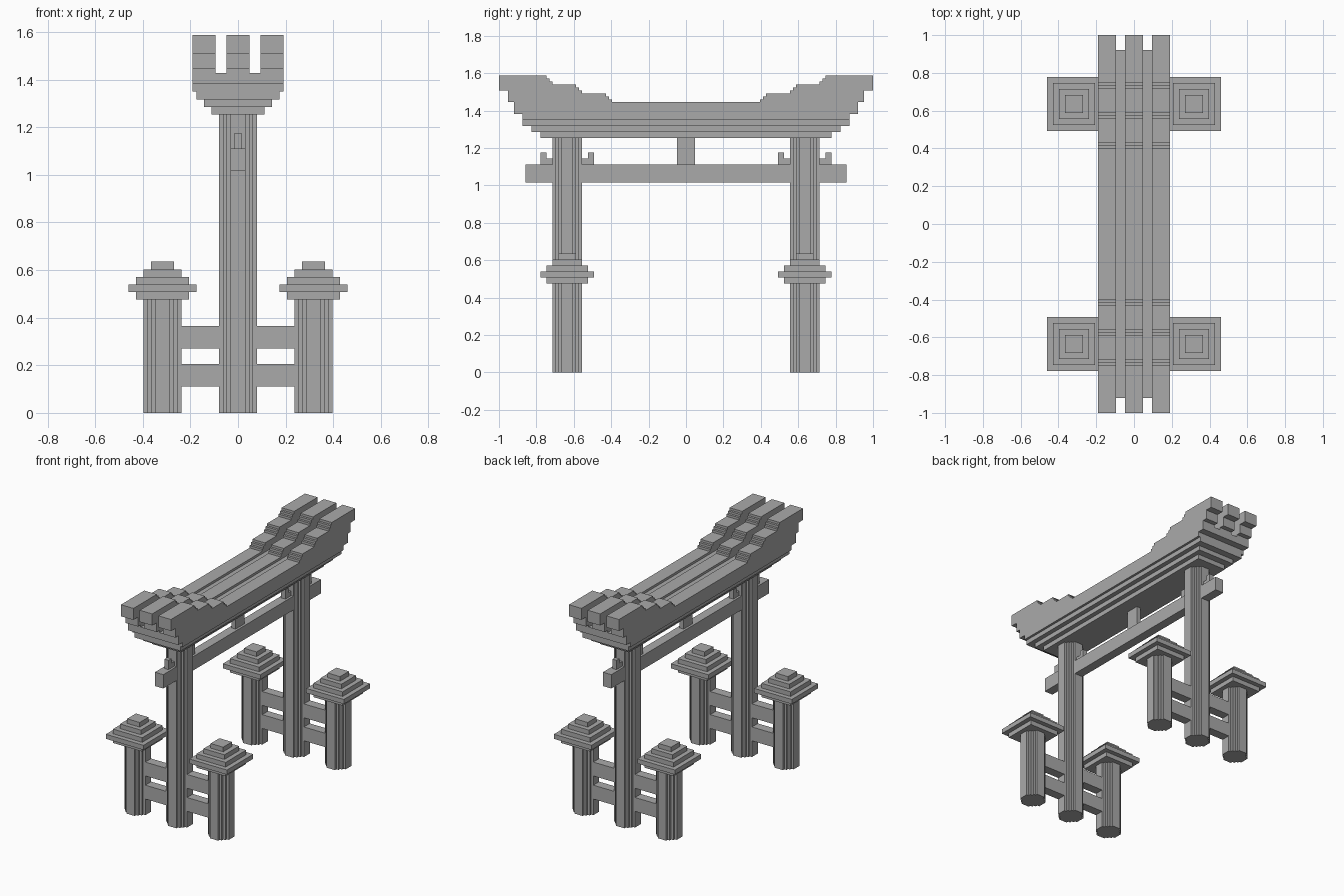
import bpy
import bmesh

cube = bpy.data.objects.get("Cube")
if cube:
    bpy.data.objects.remove(cube, do_unlink=True)

U = 2 / 126  # size of one block

grey = bpy.data.materials.new("stone_grey")
grey.use_nodes = True
grey.diffuse_color = (0.4, 0.4, 0.4, 1)
grey.node_tree.nodes["Principled BSDF"].inputs["Base Color"].default_value = (0.4, 0.4, 0.4, 1)


def finish(name, bm):
    """Scale from blocks to units and link the part."""
    bmesh.ops.recalc_face_normals(bm, faces=bm.faces)
    bmesh.ops.scale(bm, vec=(U, U, U), verts=bm.verts)
    mesh = bpy.data.meshes.new(name)
    bm.to_mesh(mesh)
    bm.free()
    mesh.materials.append(grey)
    obj = bpy.data.objects.new(name, mesh)
    bpy.context.collection.objects.link(obj)
    return obj


def extrude(name, points, direction):
    """Close a profile and extrude it along a direction."""
    bm = bmesh.new()
    face = bm.faces.new([bm.verts.new(p) for p in points])
    out = bmesh.ops.extrude_face_region(bm, geom=[face])
    verts = [v for v in out["geom"] if isinstance(v, bmesh.types.BMVert)]
    bmesh.ops.translate(bm, vec=direction, verts=verts)
    return finish(name, bm)


def box(name, x, y, z):
    profile = [(x[0], y[0], z[0]), (x[1], y[0], z[0]), (x[1], y[1], z[0]), (x[0], y[1], z[0])]
    return extrude(name, profile, (0, 0, z[1] - z[0]))


def post(name, cx, cy, height):
    """Column with a stepped round section."""
    quarter = [(5, 0), (5, 2), (4, 2), (4, 3), (3, 3), (3, 4), (2, 4), (2, 5)]
    ring = []
    for sx, sy in ((1, 1), (-1, 1), (-1, -1), (1, -1)):
        part = [(sx * a, sy * b) for a, b in quarter[1:]]
        ring += part if sx == sy else part[::-1]
    return extrude(name, [(cx + a, cy + b, 0) for a, b in ring], (0, 0, height))


def slab_y(name, half_x, center_x, half_profile):
    """Side profile mirrored front to back, extruded across x."""
    outline = half_profile + [(-y, z) for y, z in reversed(half_profile)]
    return extrude(name, [(center_x - half_x, y, z) for y, z in outline], (2 * half_x, 0, 0))


for end, sy in (("front", -1), ("back", 1)):
    cy = 40 * sy
    post(f"{end}_main_post", 0, cy, 79)

    # Small posts with stepped caps
    for side, sx in (("left", 1), ("right", -1)):
        cx = 20 * sx
        post(f"{end}_{side}_small_post", cx, cy, 30)
        for i, h in enumerate((7, 9, 7, 5, 3)):
            z = 30 + 2 * i
            box(f"{end}_{side}_cap_tier", (cx - h, cx + h), (cy - h, cy + h), (z, z + 2))

    # Rails through the main post
    for z in (7, 17):
        box(f"{end}_rail", (-18, 18), (cy - 2, cy + 2), (z, z + 6))

    # Wedges on the tie beam, on both faces of the main post
    for s in (-1, 1):
        wedge = [(4, 70), (9, 70), (9, 74), (7, 74), (7, 72), (4, 72)]
        extrude(f"{end}_wedge", [(-1, cy + s * y, z) for y, z in wedge], (2, 0, 0))

# Tie beam and centre strut
box("tie_beam", (-2, 2), (-54, 54), (64, 70))
box("center_strut", (-1, 1), (-3, 3), (70, 79))

# Stepped eaves under the roof
for i, (hx, hy) in enumerate(((7, 49), (9, 52), (11, 55))):
    z = 79 + 2 * i
    box("eave_tier", (-hx, hx), (-hy, hy), (z, z + 2))

# Roof body
slab_y("roof_body", 12, 0, [(55, 85), (55, 87), (58, 87), (58, 90)])

# Three upswept ridges, with three flights of small steps at each end
ridge = [(58, 90), (58, 91), (60, 91), (60, 95), (63, 95), (63, 100)]
z = 100
for start in (47, 37, 27):
    for y in range(start, start - 3, -1):
        ridge += [(y, z), (y, z - 1)]
        z -= 1
for name, cx in (("left_ridge", 9), ("middle_ridge", 0), ("right_ridge", -9)):
    slab_y(name, 3, cx, ridge)
